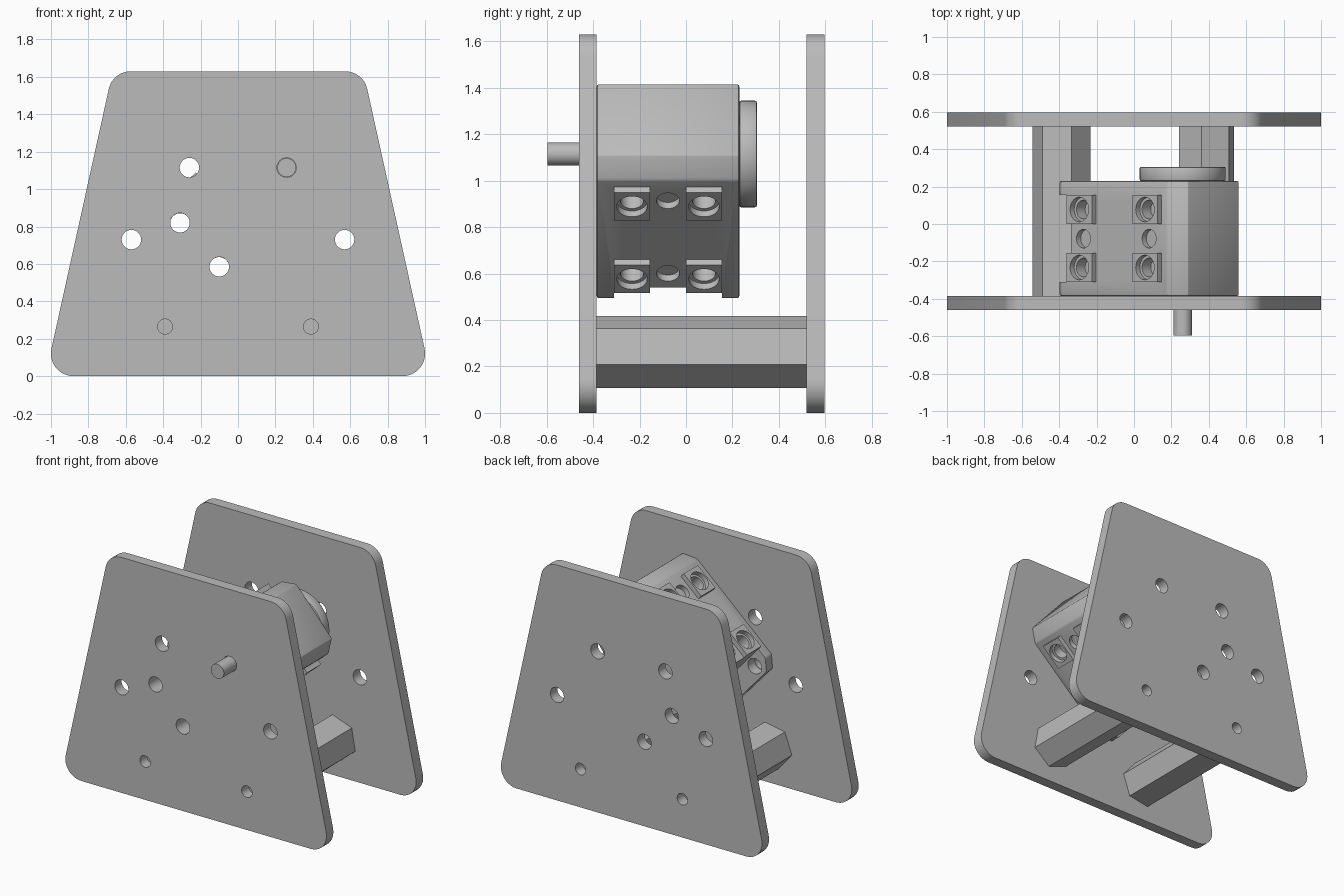
import bpy, bmesh, math
from mathutils import Vector, Matrix

if "Cube" in bpy.data.objects:
    bpy.data.objects.remove(bpy.data.objects["Cube"])

grey = bpy.data.materials.new("grey")
grey.use_nodes = True
grey.diffuse_color = (0.5, 0.5, 0.5, 1)
grey.node_tree.nodes["Principled BSDF"].inputs["Base Color"].default_value = (0.5, 0.5, 0.5, 1)

# The motor is tilted about its shaft axis
SHAFT = Vector((0.26, 0, 1.115))
TILT = Matrix.Translation(SHAFT) @ Matrix.Rotation(math.radians(-41.7), 4, 'Y')
FRONT, REAR = -0.385, 0.52
MOTOR_REAR = 0.23


def prism(name, points, y0, y1):
    """Extrude an x-z outline from y0 to y1."""
    bm = bmesh.new()
    face = bm.faces.new([bm.verts.new((x, y0, z)) for x, z in points])
    side = bmesh.ops.extrude_face_region(bm, geom=[face])["geom"]
    bmesh.ops.translate(bm, vec=(0, y1 - y0, 0),
                        verts=[v for v in side if isinstance(v, bmesh.types.BMVert)])
    bmesh.ops.recalc_face_normals(bm, faces=bm.faces)
    mesh = bpy.data.meshes.new(name)
    bm.to_mesh(mesh)
    bm.free()
    mesh.materials.append(grey)
    obj = bpy.data.objects.new(name, mesh)
    bpy.context.collection.objects.link(obj)
    return obj


def ring(x, z, r, sides=32, turn=0):
    angles = [math.radians(turn + 360 * i / sides) for i in range(sides)]
    return [(x + r * math.cos(a), z + r * math.sin(a)) for a in angles]


def box(name, u, y, v):
    return prism(name, [(u[0], v[0]), (u[1], v[0]), (u[1], v[1]), (u[0], v[1])], *y)


def rounded(corners, r, steps=8):
    """Round every corner of a convex counter-clockwise outline."""
    out = []
    for i, c in enumerate(corners):
        p = Vector(c)
        a = (Vector(corners[i - 1]) - p).normalized()
        b = (Vector(corners[(i + 1) % len(corners)]) - p).normalized()
        half = a.angle(b) / 2
        centre = p + (a + b).normalized() * (r / math.sin(half))
        start = p + a * (r / math.tan(half)) - centre
        sweep = math.pi - 2 * half
        for k in range(steps + 1):
            q = centre + Matrix.Rotation(sweep * k / steps, 2) @ start
            out.append((q.x, q.y))
    return out


def modify(obj, kind, **settings):
    mod = obj.modifiers.new(kind, kind)
    for key, value in settings.items():
        setattr(mod, key, value)
    bpy.ops.object.select_all(action='DESELECT')
    bpy.context.view_layer.objects.active = obj
    obj.select_set(True)
    bpy.ops.object.modifier_apply(modifier=mod.name)


def cut(obj, cutter):
    modify(obj, 'BOOLEAN', operation='DIFFERENCE', solver='EXACT', object=cutter)
    bpy.data.objects.remove(cutter)


def smooth(obj):
    bpy.ops.object.select_all(action='DESELECT')
    bpy.context.view_layer.objects.active = obj
    obj.select_set(True)
    bpy.ops.object.shade_smooth_by_angle(angle=math.radians(25))


def bore(obj, u, y, v0, v1, r):
    """Cut a round hole running along the motor's v direction."""
    c = prism("cutter", ring(0, 0, r), min(v0, v1), max(v0, v1))
    c.data.transform(Matrix.Translation((u, y, 0)) @ Matrix.Rotation(math.pi / 2, 4, 'X'))
    cut(obj, c)


# Side plates with matching holes
outline = rounded([(-1.03, 0), (1.03, 0), (0.67, 1.63), (-0.67, 1.63)], 0.12)
holes = [(-0.26, 1.115, 0.052), (0.26, 1.115, 0.052), (-0.31, 0.82, 0.052),
         (-0.1, 0.585, 0.052), (-0.57, 0.73, 0.052), (0.57, 0.73, 0.052),
         (-0.39, 0.265, 0.04), (0.39, 0.265, 0.04)]
for name, y0, y1 in (("front_plate", -0.46, FRONT), ("back_plate", REAR, 0.597)):
    plate = prism(name, outline, y0, y1)
    for x, z, r in holes:
        cut(plate, prism("cutter", ring(x, z, r), y0 - 0.1, y1 + 0.1))
    smooth(plate)

# Hexagonal spacers
for name, x, turn in (("right_spacer", -0.387, 10), ("left_spacer", 0.387, 40)):
    prism(name, ring(x, 0.262, 0.157, 6, turn), FRONT, REAR)

# Gearbox body, chamfered at both ends
half = [(-0.7, 0.205), (-0.63, 0.27), (0.132, 0.27), (0.222, 0.205)]
body = prism("gearbox_body", half + [(u, -v) for u, v in reversed(half)], FRONT, MOTOR_REAR)
modify(body, 'BEVEL', width=0.01, segments=2)

# Slot that leaves two mounting lugs, with a pair of bolt holes
cut(body, box("cutter", (-0.9, -0.56), (-0.31, 0.155), (-0.5, 0.5)))
for v in (-0.157, 0.157):
    cut(body, prism("cutter", ring(-0.623, v, 0.053), -0.6, 0.6))

# Raised screw bosses and plain recesses on both broad faces
blocks = []
for side, label in ((1, "upper"), (-1, "lower")):
    for u, end in ((0, "near"), (-0.47, "far")):
        bore(body, u, -0.078, side * 0.235, side * 0.4, 0.05)
        for y0, place in ((-0.31, "front"), (0, "rear")):
            y = y0 + 0.0775
            bore(body, u, y, side * 0.2, side * 0.4, 0.05)
            v = sorted((side * 0.27, side * 0.303))
            block = box(f"{label}_{end}_{place}_boss", (u - 0.09, u + 0.09),
                        (y0, y0 + 0.155), v)
            bore(block, u, y, side * 0.2, side * 0.4, 0.066)
            blocks.append(block)

# Rear disc and output shaft
disc = prism("rear_disc", ring(0, 0, 0.23, 64), MOTOR_REAR, 0.305)
modify(disc, 'BEVEL', width=0.008, segments=2, limit_method='ANGLE')
shaft = prism("output_shaft", ring(0, 0, 0.05), -0.597, FRONT + 0.02)

for obj in [body, disc, shaft] + blocks:
    obj.matrix_world = TILT
    smooth(obj)
